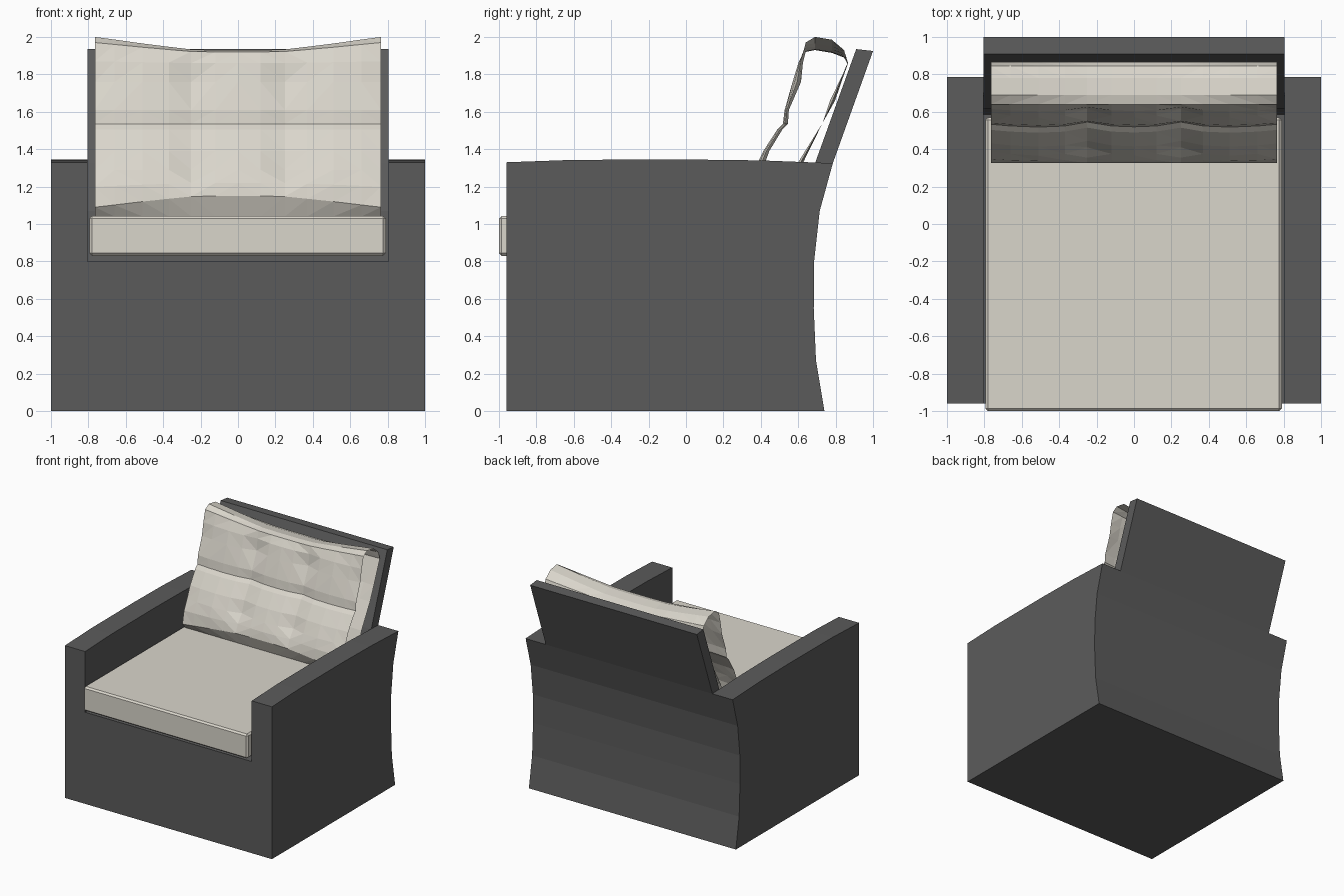
import bpy, bmesh

if "Cube" in bpy.data.objects:
    bpy.data.objects.remove(bpy.data.objects["Cube"])


def material(name, rgb):
    m = bpy.data.materials.new(name)
    m.diffuse_color = (*rgb, 1)
    m.use_nodes = True
    m.node_tree.nodes["Principled BSDF"].inputs["Base Color"].default_value = m.diffuse_color
    return m


charcoal = material("charcoal wicker", (0.105, 0.105, 0.105))
cream = material("cream fabric", (0.70, 0.67, 0.60))


def add_object(name, bm, mat):
    mesh = bpy.data.meshes.new(name)
    bm.to_mesh(mesh)
    bm.free()
    mesh.materials.append(mat)
    ob = bpy.data.objects.new(name, mesh)
    bpy.context.collection.objects.link(ob)
    return ob


def slab(name, profile, x0, x1, mat):
    """Extrude a (y, z) outline from x0 to x1."""
    bm = bmesh.new()
    face = bm.faces.new([bm.verts.new((x0, y, z)) for y, z in profile])
    ext = bmesh.ops.extrude_face_region(bm, geom=[face])
    verts = [v for v in ext["geom"] if isinstance(v, bmesh.types.BMVert)]
    bmesh.ops.translate(bm, verts=verts, vec=(x1 - x0, 0, 0))
    bmesh.ops.recalc_face_normals(bm, faces=bm.faces)
    return add_object(name, bm, mat)


# Curved rear outline shared by the arms and the centre body
rear = [(0.74, 0), (0.695, 0.27), (0.683, 0.55), (0.685, 0.80), (0.715, 1.07), (0.785, 1.325)]

# Arms
arm = [(-0.96, 0)] + rear + [(0.40, 1.34), (0, 1.345), (-0.60, 1.343), (-0.96, 1.33)]
slab("left_arm", arm, -1.0, -0.805, charcoal)
slab("right_arm", arm, 0.805, 1.0, charcoal)

# Base and leaning backrest in one outline
frame = [(-0.96, 0)] + rear + [(1.0, 1.925), (0.91, 1.935), (0.69, 1.325),
                               (0.615, 1.07), (0.585, 0.80), (-0.96, 0.80)]
slab("base_and_backrest", frame, -0.805, 0.805, charcoal)

# Seat cushion
seat = slab("seat_cushion", [(-1.0, 0.83), (0.57, 0.83), (0.57, 1.043), (-1.0, 1.043)],
            -0.795, 0.79, cream)
bev = seat.modifiers.new("soft edge", "BEVEL")
bev.width = 0.014
bev.segments = 1

# Back cushion: open-ended tufted loop; each row is (y, z, tuft depth, sag at centre)
rows = [(0.37, 1.04, 0, 0), (0.325, 1.09, 0, -0.06), (0.335, 1.20, 0.02, -0.02),
        (0.36, 1.29, 0.05, 0), (0.41, 1.39, 0.035, 0), (0.485, 1.505, 0.03, 0),
        (0.515, 1.535, 0.03, 0), (0.525, 1.61, 0.025, 0), (0.565, 1.76, 0.05, 0),
        (0.60, 1.87, 0.025, 0.01), (0.64, 1.97, 0, 0.05), (0.69, 2.0, 0, 0.07),
        (0.78, 1.985, 0, 0.07), (0.845, 1.93, 0, 0.04), (0.865, 1.865, 0, 0.01),
        (0.80, 1.66, -0.03, 0), (0.73, 1.54, 0, 0), (0.63, 1.33, -0.03, 0),
        (0.53, 1.10, 0, 0), (0.49, 1.04, 0, 0)]
# Columns are (x, tuft weight, sag weight)
half = [(0.25, 1, 0.95), (0.37, 0.3, 0.75), (0.51, 0.1, 0.5), (0.66, 0.3, 0.2), (0.765, 0.6, 0)]
columns = [(-x, t, s) for x, t, s in reversed(half)]
columns += [(-0.12, 0.3, 1), (0, 0.15, 1), (0.12, 0.3, 1)] + half

bm = bmesh.new()
grid = [[bm.verts.new((x, y + tuft * t, z - sag * s)) for y, z, tuft, sag in rows]
        for x, t, s in columns]
n = len(rows)
for a, b in zip(grid, grid[1:]):
    for j in range(n):
        k = (j + 1) % n
        bm.faces.new((a[j], b[j], b[k], a[k]))
bmesh.ops.triangulate(bm, faces=bm.faces)
add_object("back_cushion", bm, cream)
